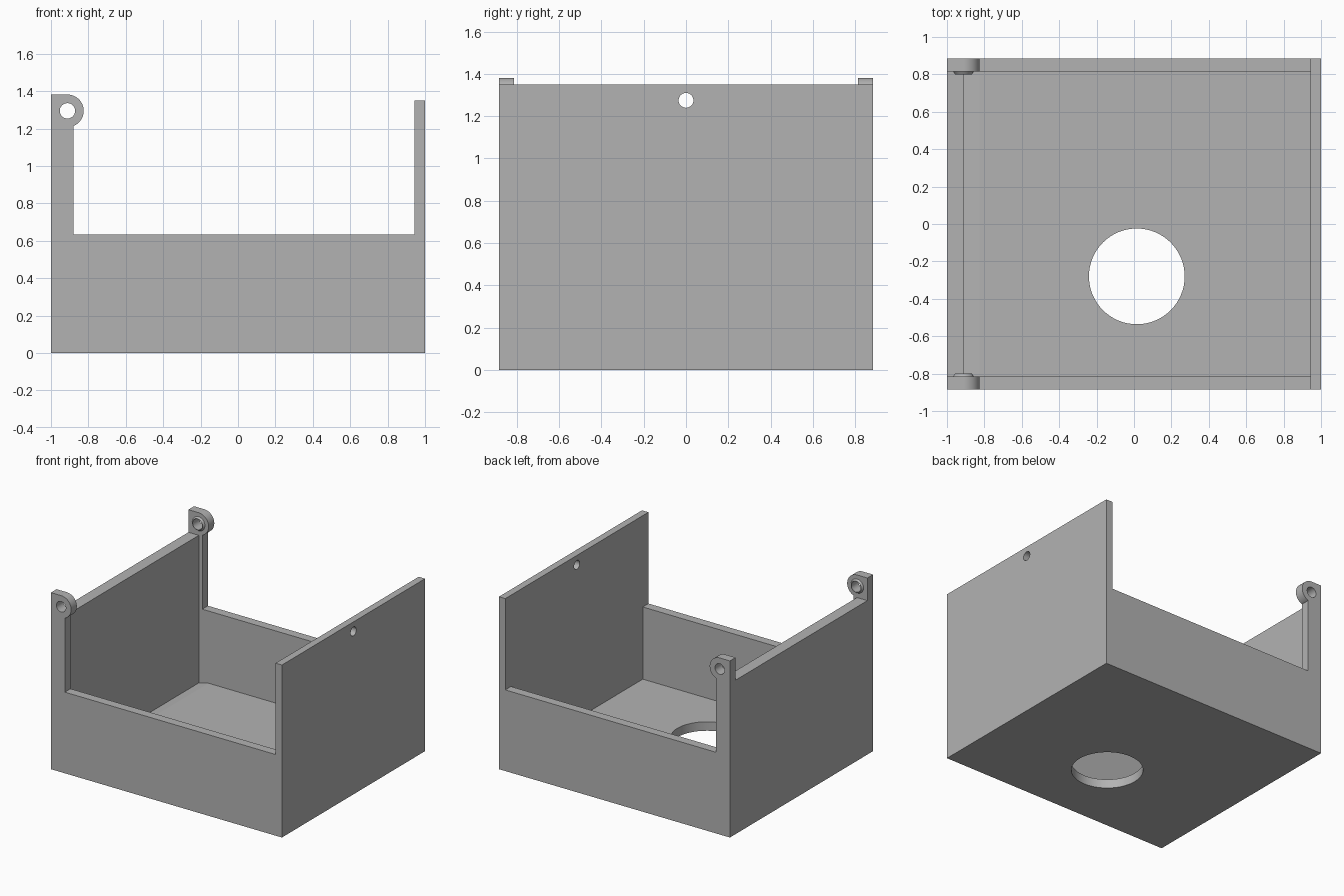
import bpy, bmesh, math
from mathutils import Matrix, Vector

cube = bpy.data.objects.get("Cube")
if cube:
    bpy.data.objects.remove(cube, do_unlink=True)

grey = bpy.data.materials.new("plain_grey")
grey.use_nodes = True
colour = (0.45, 0.45, 0.45, 1)
grey.diffuse_color = colour
grey.node_tree.nodes["Principled BSDF"].inputs["Base Color"].default_value = colour

HALF_Y, INNER_Y = 0.885, 0.815
PIN_X, PIN_Z, EAR_R = -0.912, 1.295, 0.087


def finish(name, bm):
    bmesh.ops.recalc_face_normals(bm, faces=bm.faces)
    mesh = bpy.data.meshes.new(name)
    bm.to_mesh(mesh)
    bm.free()
    mesh.materials.append(grey)
    ob = bpy.data.objects.new(name, mesh)
    bpy.context.collection.objects.link(ob)
    return ob


def extrude_profile(name, points, y0, y1):
    """Extrude an x-z outline along y."""
    bm = bmesh.new()
    face = bm.faces.new([bm.verts.new((x, y0, z)) for x, z in points])
    ext = bmesh.ops.extrude_face_region(bm, geom=[face])
    moved = [v for v in ext["geom"] if isinstance(v, bmesh.types.BMVert)]
    bmesh.ops.translate(bm, verts=moved, vec=(0, y1 - y0, 0))
    return finish(name, bm)


def cylinder(name, centre, axis, r1, r2, depth, sides=64):
    bm = bmesh.new()
    turn = Vector((0, 0, 1)).rotation_difference(Vector(axis)).to_matrix().to_4x4()
    bmesh.ops.create_cone(bm, cap_ends=True, segments=sides, radius1=r1, radius2=r2,
                          depth=depth, matrix=Matrix.Translation(centre) @ turn)
    return finish(name, bm)


def drill(ob, centre, axis, radius, depth):
    cutter = cylinder("drill_cutter", centre, axis, radius, radius, depth)
    cutter.hide_render = True
    mod = ob.modifiers.new("hole", "BOOLEAN")
    mod.operation = "DIFFERENCE"
    mod.solver = "EXACT"
    mod.object = cutter
    bpy.context.view_layer.objects.active = ob
    bpy.ops.object.modifier_apply(modifier=mod.name)
    bpy.data.objects.remove(cutter, do_unlink=True)


# Channel: low wall, floor with a sloped edge, tall wall
channel = extrude_profile("floor_and_side_walls", [
    (-1, 0), (1, 0), (1, 1.35), (0.945, 1.35), (0.945, 0.07),
    (-0.825, 0.07), (-0.91, 0.05), (-0.91, 1.205), (-1, 1.205)], -INNER_Y, INNER_Y)
drill(channel, (0.015, -0.28, 0), (0, 0, 1), 0.256, 0.5)
drill(channel, (1, 0, 1.275), (1, 0, 0), 0.035, 0.5)

# End panel outline with a post and a rounded hinge ear
post_x = -0.88
start = -math.acos((post_x - PIN_X) / EAR_R)
steps = 36
ear = []
for i in range(steps + 1):
    a = start + (math.pi / 2 - start) * i / steps
    ear.append((PIN_X + EAR_R * math.cos(a), PIN_Z + EAR_R * math.sin(a)))
outline = [(-1, 0), (1, 0), (1, 1.35), (0.945, 1.35), (0.945, 0.635), (post_x, 0.635)]
outline += ear + [(-1, PIN_Z + EAR_R)]

parts = [channel]
for side, sign in (("front", -1), ("back", 1)):
    panel = extrude_profile(side + "_panel", outline, sign * INNER_Y, sign * HALF_Y)
    # Tapered boss on the inner face of the ear
    boss = cylinder(side + "_hinge_boss", (PIN_X, sign * (INNER_Y - 0.0075), PIN_Z),
                    (0, -sign, 0), 0.055, 0.045, 0.015)
    for ob in (panel, boss):
        drill(ob, (PIN_X, sign * HALF_Y, PIN_Z), (0, 1, 0), 0.041, 0.5)
    parts += [panel, boss]

# Smooth the round surfaces, keep the corners crisp
bpy.ops.object.select_all(action="DESELECT")
for ob in parts:
    ob.select_set(True)
bpy.context.view_layer.objects.active = channel
bpy.ops.object.shade_smooth_by_angle(angle=math.radians(12))
